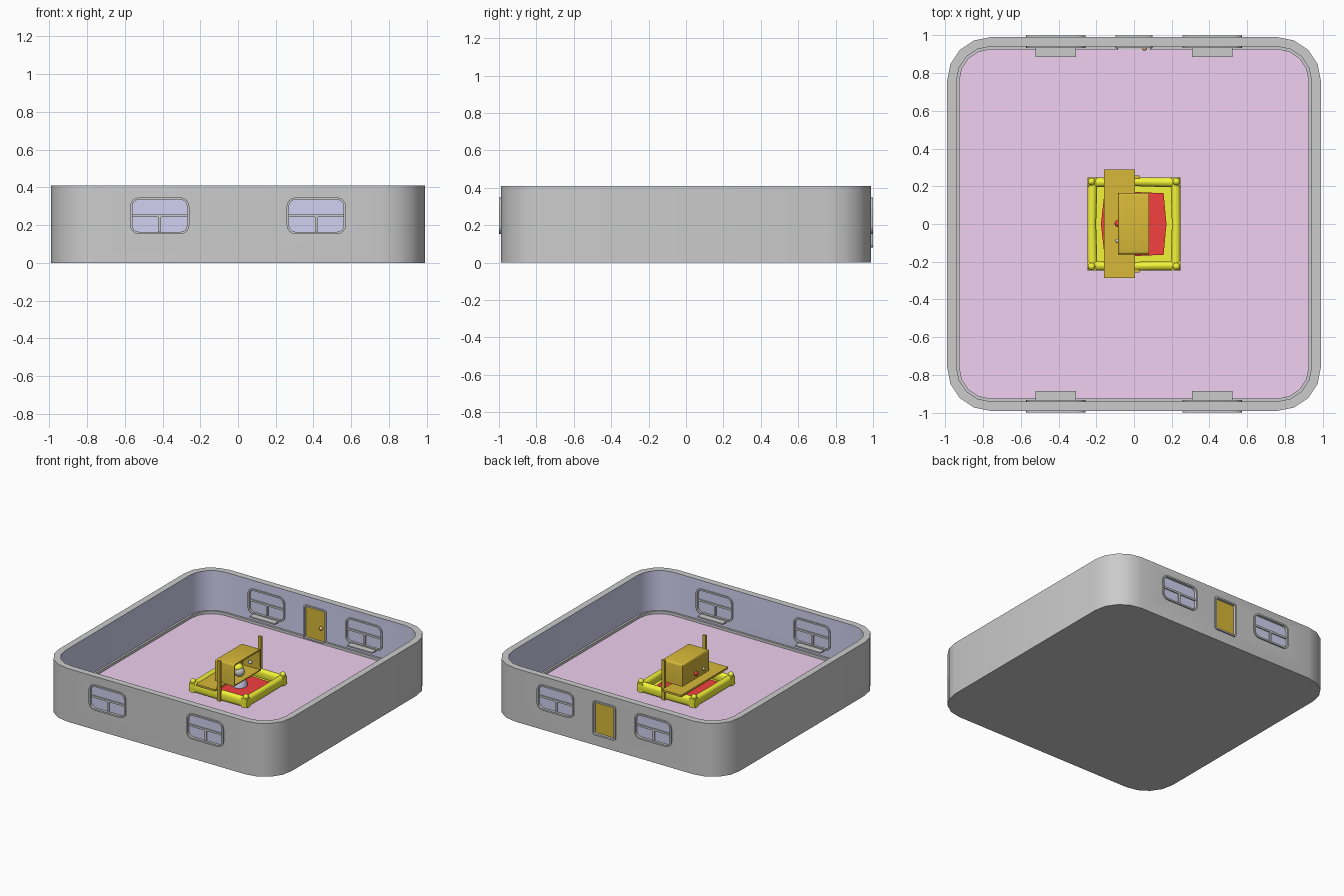
import bpy, bmesh, math
from mathutils import Matrix

if "Cube" in bpy.data.objects:
    bpy.data.objects.remove(bpy.data.objects["Cube"])


def mat(name, r, g, b):
    m = bpy.data.materials.new(name)
    m.diffuse_color = (r, g, b, 1)
    m.use_nodes = True
    m.node_tree.nodes["Principled BSDF"].inputs["Base Color"].default_value = m.diffuse_color
    return m


GREY = mat("grey", 0.75, 0.75, 0.75)
BLUE = mat("blue", 0.64, 0.64, 0.88)
PINK = mat("pink", 0.87, 0.63, 0.87)
BROWN = mat("brown", 0.68, 0.48, 0.04)
YELLOW = mat("yellow", 0.9, 0.9, 0.04)
RED = mat("red", 0.9, 0.05, 0.05)
WHITE = mat("white", 0.95, 0.95, 0.92)
ORANGE = mat("orange", 0.85, 0.5, 0.2)


def finish(name, bm, *mats, smooth=True):
    bmesh.ops.recalc_face_normals(bm, faces=bm.faces)
    me = bpy.data.meshes.new(name)
    bm.to_mesh(me)
    bm.free()
    for m in mats:
        me.materials.append(m)
    o = bpy.data.objects.new(name, me)
    bpy.context.collection.objects.link(o)
    bpy.ops.object.select_all(action='DESELECT')
    o.select_set(True)
    bpy.context.view_layer.objects.active = o
    if smooth:
        bpy.ops.object.shade_smooth_by_angle(angle=math.radians(35))
    return o


def outline(hw, hh, r, seg=4):
    """Rounded rectangle, counter-clockwise."""
    pts = []
    for q, (sx, sy) in enumerate([(1, 1), (-1, 1), (-1, -1), (1, -1)]):
        for i in range(seg + 1):
            a = math.pi / 2 * (q + i / seg)
            pts.append((sx * (hw - r) + r * math.cos(a), sy * (hh - r) + r * math.sin(a)))
    return pts


def loft(bm, rings, closed=False):
    """Join point rings with quads; returns the bands of faces."""
    vs = [[bm.verts.new(p) for p in ring] for ring in rings]
    n, bands = len(vs[0]), []
    pairs = list(zip(vs, vs[1:])) + ([(vs[-1], vs[0])] if closed else [])
    for a, b in pairs:
        bands.append([bm.faces.new((a[i], a[(i + 1) % n], b[(i + 1) % n], b[i])) for i in range(n)])
    if not closed:
        bands.append([bm.faces.new(vs[0]), bm.faces.new(vs[-1])])
    return bands


def upright(pts, cx, cz, y):
    return [(cx + u, y, cz + v) for u, v in pts]


def box(name, x0, x1, y0, y1, z0, z1, m, bevel=0):
    bm = bmesh.new()
    bmesh.ops.create_cube(bm, size=1, matrix=Matrix.LocRotScale(
        ((x0 + x1) / 2, (y0 + y1) / 2, (z0 + z1) / 2), None, (x1 - x0, y1 - y0, z1 - z0)))
    if bevel:
        bmesh.ops.bevel(bm, geom=bm.edges[:], offset=bevel, segments=2, profile=0.5, affect='EDGES')
    return finish(name, bm, m, smooth=bevel > 0)


def ball(name, x, y, z, r, m, sz=1):
    bm = bmesh.new()
    bmesh.ops.create_uvsphere(bm, u_segments=16, v_segments=10, radius=r,
                              matrix=Matrix.LocRotScale((x, y, z), None, (1, 1, sz)))
    return finish(name, bm, m)


# Room shell: floor, skirting and walls in one profile
FLOOR = 0.085
bm = bmesh.new()
profile = [(0.99, 0), (0.99, 0.41), (0.94, 0.41), (0.94, 0.105), (0.925, 0.105), (0.925, FLOOR)]
bands = loft(bm, [[(x, y, z) for x, y in outline(h, h, h - 0.76)] for h, z in profile])
for f in bands[2]:
    f.material_index = 1
bands[-1][1].material_index = 2
room = finish("room", bm, GREY, BLUE, PINK, smooth=False)

# Openings: centre x, centre z, half width, half height, corner radius, side
WINDOWS = [(sx * 0.415, 0.25, 0.145, 0.085, 0.035, sy) for sx in (-1, 1) for sy in (-1, 1)]
DOOR = (0, 0.213, 0.085, 0.12, 0.008, 1)

bm = bmesh.new()
for cx, cz, hw, hh, r, s in WINDOWS + [DOOR]:
    o = outline(hw + 0.004, hh + 0.004, r)
    loft(bm, [upright(o, cx, cz, s * 0.91), upright(o, cx, cz, s * 1.1)])
cutter = finish("opening_cutter", bm, GREY, smooth=False)
cutter.hide_render = True
bpy.context.view_layer.objects.active = room
mod = room.modifiers.new("openings", 'BOOLEAN')
mod.object, mod.operation, mod.solver = cutter, 'DIFFERENCE', 'EXACT'
bpy.ops.object.modifier_apply(modifier="openings")
bpy.data.objects.remove(cutter)
bpy.ops.object.select_all(action='DESELECT')
room.select_set(True)
bpy.ops.object.shade_smooth_by_angle(angle=math.radians(35))

# Frames and panels filling the openings
for cx, cz, hw, hh, r, s in WINDOWS + [DOOR]:
    kind = "door" if cx == 0 else "window"
    big, small = outline(hw + 0.012, hh + 0.012, r + 0.012), outline(hw, hh, r)
    bm = bmesh.new()
    loft(bm, [upright(big, cx, cz, s * 0.932), upright(big, cx, cz, s * 1.0),
              upright(small, cx, cz, s * 1.0), upright(small, cx, cz, s * 0.932)], closed=True)
    finish(kind + "_frame", bm, GREY)
    bm = bmesh.new()
    pane = outline(hw + 0.002, hh + 0.002, r)
    loft(bm, [upright(pane, cx, cz, s * 0.95), upright(pane, cx, cz, s * 0.98)])
    finish(kind + "_panel", bm, BROWN if cx == 0 else BLUE)
    if kind == "window":
        ys = sorted((s * 0.942, s * 0.988))
        box("window_crossbar", cx - hw, cx + hw, *ys, 0.243, 0.258, GREY)
        box("window_upright", cx - 0.008, cx + 0.008, *ys, 0.166, 0.244, GREY)
        box("window_sill", cx - 0.107, cx + 0.107, *sorted((s * 0.885, s * 0.945)), 0.148, 0.158, GREY)
ball("door_knob", 0.055, 0.932, 0.2, 0.014, ORANGE)

# Yellow play tray with padded rails bowing slightly inward
box("tray_base", -0.23, 0.23, -0.23, 0.23, FLOOR - 0.005, 0.1, YELLOW)
for k in range(4):
    bm = bmesh.new()
    rings = []
    for t in (-0.246, 0, 0.246):
        inner = 0.193 + (0.008 if t == 0 else 0)
        cx, hw = (inner + 0.246) / 2, (0.246 - inner) / 2
        rings.append([(cx + u, t, 0.12 + v) for u, v in outline(hw, 0.038, hw * 0.95, 3)])
    loft(bm, rings)
    bm.transform(Matrix.Rotation(k * math.pi / 2, 4, 'Z'))
    finish("tray_rail", bm, YELLOW)
for sx in (-1, 1):
    for sy in (-1, 1):
        ball("corner_knob", sx * 0.225, sy * 0.225, 0.162, 0.02, YELLOW)

# Red cushion with bulging sides
cushion = [(0.157, 0.163), (0, 0.17), (-0.157, 0.163), (-0.175, 0),
           (-0.157, -0.163), (0, -0.17), (0.157, -0.163), (0.172, 0)]
bm = bmesh.new()
loft(bm, [[(x, y, z) for x, y in cushion] for z in (0.09, 0.11)])
finish("cushion", bm, RED)

# Plank laid across the rails, with a post at each end
box("plank", -0.16, 0.004, -0.285, 0.288, 0.165, 0.18, BROWN)
for sy in (-1, 1):
    box("post", 0.003, 0.028, sy * 0.248 - 0.009, sy * 0.248 + 0.009, FLOOR, 0.392, BROWN)

# Hood open towards +x: rounded box, front face inset and pushed in
bm = bmesh.new()
bmesh.ops.create_cube(bm, size=1, matrix=Matrix.LocRotScale((-0.002, 0.002, 0.261), None, (0.165, 0.325, 0.168)))
rim = [e for e in bm.edges if all(v.co.z > 0.3 for v in e.verts) and not all(v.co.x > 0 for v in e.verts)]
bmesh.ops.bevel(bm, geom=rim, offset=0.015, segments=3, profile=0.5, affect='EDGES')
bm.normal_update()
front = max(bm.faces, key=lambda f: f.normal.x * f.calc_area())
bmesh.ops.inset_region(bm, faces=[front], thickness=0.012)
hollow = bmesh.ops.extrude_face_region(bm, geom=[front])["geom"]
bmesh.ops.translate(bm, verts=[g for g in hollow if isinstance(g, bmesh.types.BMVert)], vec=(-0.148, 0, 0))
bmesh.ops.delete(bm, geom=[front], context='FACES_ONLY') if front.is_valid else None
finish("hood", bm, BROWN)
ball("back_button", -0.085, 0.003, 0.22, 0.018, RED)
ball("back_peg", -0.087, -0.09, 0.22, 0.012, GREY)
ball("side_peg", 0.0, 0.148, 0.225, 0.014, BLUE)

# Seated figure under the hood
bm = bmesh.new()
rings = [[(0.012 + r * math.cos(i * math.pi / 8), r * math.sin(i * math.pi / 8), z) for i in range(16)]
         for r, z in ((0.058, 0.108), (0.055, 0.13), (0.042, 0.16), (0.022, 0.185))]
loft(bm, rings)
finish("figure_body", bm, BLUE)
ball("figure_head", 0.012, 0, 0.215, 0.038, WHITE)
ball("figure_hair", 0.0, 0.003, 0.243, 0.036, YELLOW, 0.85)
